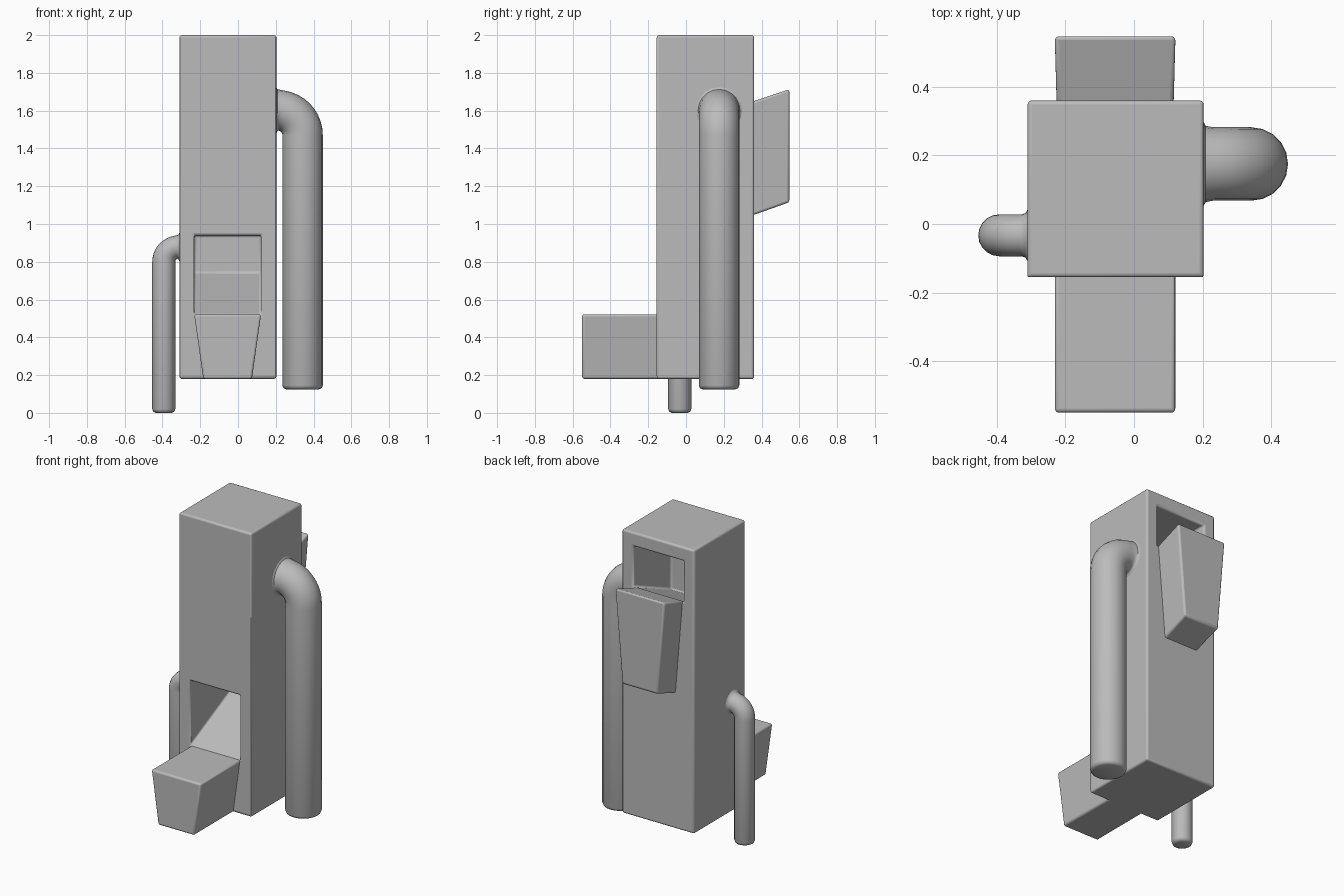
import bpy, bmesh, math
from mathutils import Vector

cube = bpy.data.objects.get("Cube")
if cube:
    bpy.data.objects.remove(cube)

GREY = (0.5, 0.5, 0.5, 1)
mat = bpy.data.materials.new("plain grey")
mat.use_nodes = True
mat.diffuse_color = GREY
mat.node_tree.nodes["Principled BSDF"].inputs["Base Color"].default_value = GREY

FRONT, BACK = -0.155, 0.36     # body faces
LEFT, RIGHT = -0.232, 0.122    # opening sides
BASE = 0.18


def add_object(name, bm):
    bmesh.ops.recalc_face_normals(bm, faces=bm.faces)
    mesh = bpy.data.meshes.new(name)
    bm.to_mesh(mesh)
    bm.free()
    mesh.materials.append(mat)
    obj = bpy.data.objects.new(name, mesh)
    bpy.context.collection.objects.link(obj)
    return obj


def block(name, profile, x0, x1, taper=None):
    """Extrude a (y, z) profile along x; taper(z) narrows both sides."""
    bm = bmesh.new()
    inset = taper or (lambda z: 0)
    sides = [[bm.verts.new((x + s * inset(z), y, z)) for y, z in profile]
             for x, s in ((x0, 1), (x1, -1))]
    n = len(profile)
    for side in sides:
        bm.faces.new(side)
    for i in range(n):
        j = (i + 1) % n
        bm.faces.new((sides[0][i], sides[0][j], sides[1][j], sides[1][i]))
    return add_object(name, bm)


def shade(obj, angle):
    bpy.ops.object.select_all(action='DESELECT')
    bpy.context.view_layer.objects.active = obj
    obj.select_set(True)
    bpy.ops.object.shade_smooth_by_angle(angle=math.radians(angle))


def soften(obj, width):
    bevel = obj.modifiers.new("soft edges", 'BEVEL')
    bevel.width = width
    bevel.segments = 3
    bevel.limit_method = 'ANGLE'
    bevel.angle_limit = math.radians(15)
    shade(obj, 40)


def pipe(name, wall, x, y, bottom, bend_z, bend, radius, sides=20):
    """Round pipe leaving the wall at x = wall and turning down to the floor."""
    s = 1 if x > 0 else -1
    cx = x - s * bend
    top = bend_z + bend
    path = [(wall - s * 0.03, top, radius + 0.02), (wall, top, radius + 0.015),
            (wall + s * 0.006, top, radius + 0.004)]
    steps = 10
    for i in range(1, steps + 1):
        a = math.pi / 2 * i / steps
        path.append((cx + s * bend * math.sin(a), bend_z + bend * math.cos(a), radius))
    # rounded lower rim
    path += [(x, bottom + 0.02, radius), (x, bottom + 0.006, radius - 0.006),
             (x, bottom, radius - 0.02)]
    bm = bmesh.new()
    rings = []
    for i, (px, pz, r) in enumerate(path):
        a = math.pi / 2 * min(max(i - 2, 0), steps) / steps
        out = Vector((s * math.sin(a), 0, math.cos(a)))
        ring = []
        for k in range(sides):
            t = 2 * math.pi * k / sides
            ring.append(bm.verts.new(Vector((px, y, pz)) + out * r * math.cos(t)
                                     + Vector((0, r * math.sin(t), 0))))
        rings.append(ring)
    for a, b in zip(rings, rings[1:]):
        for k in range(sides):
            m = (k + 1) % sides
            bm.faces.new((a[k], a[m], b[m], b[k]))
    bm.faces.new(rings[0])
    bm.faces.new(rings[-1])
    shade(add_object(name, bm), 50)


# Tall body with two sloped-floor openings
body = block("body", [(FRONT, BASE), (BACK, BASE), (BACK, 2), (FRONT, 2)], -0.31, 0.203)
front_cut = block("front_opening_cutter", [(FRONT - 0.1, 0.52), (FRONT, 0.52), (0.3, 0.74),
                                           (0.3, 0.94), (FRONT - 0.1, 0.94)], LEFT, RIGHT)
back_cut = block("back_opening_cutter", [(BACK + 0.1, 1.65), (BACK, 1.65), (-0.02, 1.49),
                                         (-0.02, 1.91), (BACK + 0.1, 1.91)], LEFT, RIGHT)
for cutter in (front_cut, back_cut):
    cutter.hide_render = True
    cut = body.modifiers.new("opening", 'BOOLEAN')
    cut.object = cutter
    cut.solver = 'EXACT'
    bpy.context.view_layer.objects.active = body
    bpy.ops.object.modifier_apply(modifier=cut.name)
    bpy.data.objects.remove(cutter)
soften(body, 0.012)

# Tapered front tray
tray = block("front_tray", [(-0.55, BASE), (-0.13, BASE), (-0.13, 0.522), (-0.55, 0.522)],
             LEFT, RIGHT, lambda z: 0.048 * (0.522 - z) / 0.34)
soften(tray, 0.012)

# Tapered back hopper, tilted up towards its outer end
hopper = block("back_hopper", [(0.335, 1.04), (0.547, 1.115), (0.547, 1.713), (0.335, 1.642)],
               LEFT, RIGHT, lambda z: 0.05 * (1.713 - z) / 0.6)
soften(hopper, 0.012)

# Side pipes
pipe("large_side_pipe", 0.203, 0.342, 0.175, 0.125, 1.47, 0.132, 0.107)
pipe("small_side_pipe", -0.31, -0.393, -0.033, 0.0, 0.8, 0.078, 0.061)
